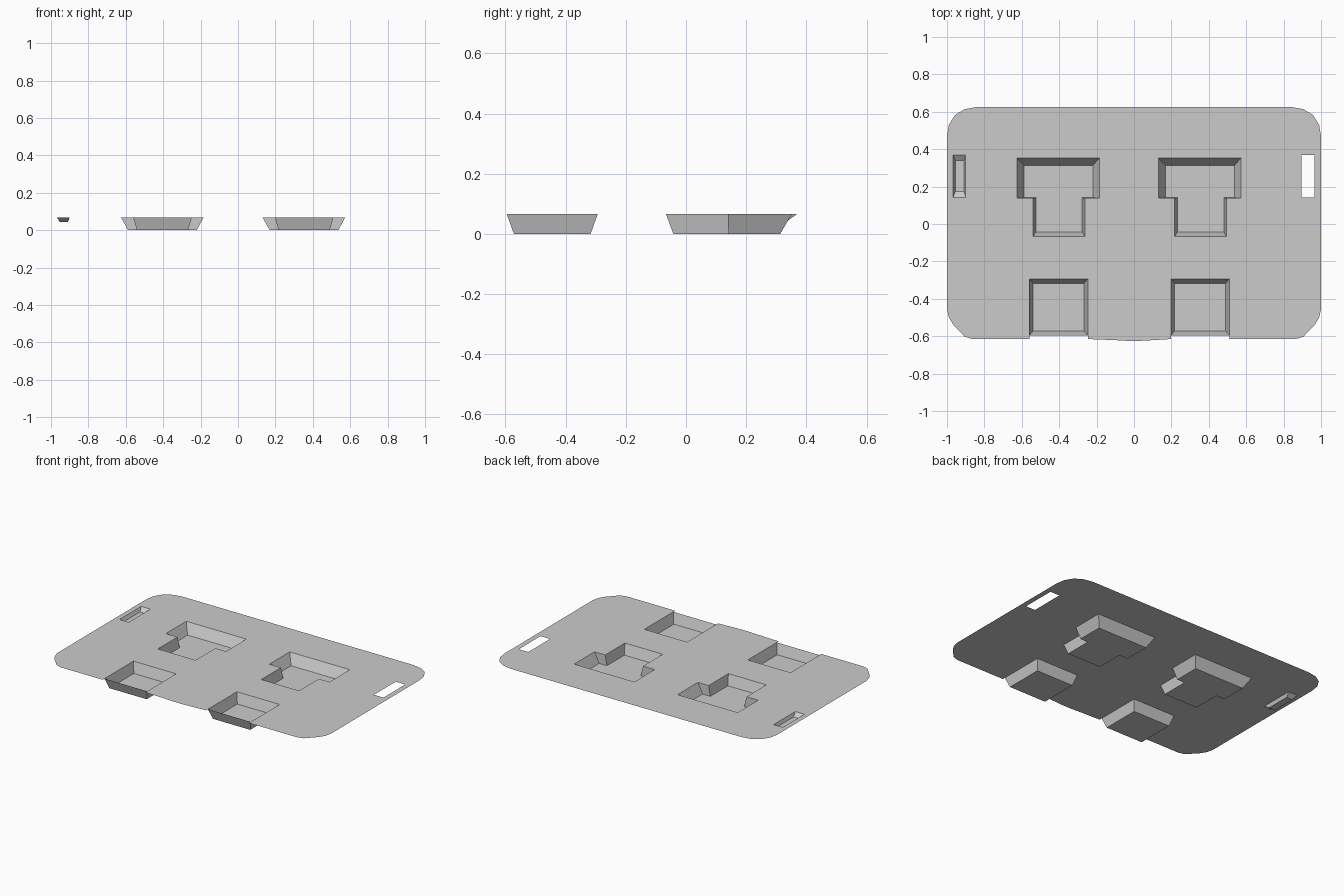
import bpy, bmesh

if "Cube" in bpy.data.objects:
    bpy.data.objects.remove(bpy.data.objects["Cube"])

TOP = 0.067      # height of the sheet; pockets hang below it
SHIFT = 0.757    # spacing of the repeated pockets


def rect(x0, x1, y0, y1):
    return [(x0, y0), (x1, y0), (x1, y1), (x0, y1)]


def tee(x0, x1, sx0, sx1, y0, y_shoulder, y1):
    return [(sx0, y0), (sx1, y0), (sx1, y_shoulder), (x1, y_shoulder),
            (x1, y1), (x0, y1), (x0, y_shoulder), (sx0, y_shoulder)]


def moved(loop, dx):
    return [(x + dx, y) for x, y in loop]


def finish(bm, name):
    mesh = bpy.data.meshes.new(name)
    bm.to_mesh(mesh)
    bm.free()
    obj = bpy.data.objects.new(name, mesh)
    bpy.context.collection.objects.link(obj)
    return obj


def pocket(name, rim, floor, z):
    """Open tray: sloped walls from the rim down to a flat floor."""
    bm = bmesh.new()
    t = [bm.verts.new((x, y, TOP)) for x, y in rim]
    b = [bm.verts.new((x, y, z)) for x, y in floor]
    bm.faces.new(b)
    n = len(t)
    for i in range(n):
        j = (i + 1) % n
        bm.faces.new((b[j], b[i], t[i], t[j]))
    finish(bm, name)


def sheet(name, loops):
    """Flat sheet: first loop is the outline, the others are holes."""
    bm = bmesh.new()
    for loop in loops:
        v = [bm.verts.new((x, y, TOP)) for x, y in loop]
        for i in range(len(v)):
            bm.edges.new((v[i - 1], v[i]))
    bmesh.ops.triangle_fill(bm, edges=bm.edges[:], use_beauty=True,
                            normal=(0, 0, 1))
    for f in bm.faces:
        f.normal_update()
        if f.normal.z < 0:
            f.normal_flip()
    finish(bm, name)


# Pocket rims and floors
sq_rim = rect(-0.56, -0.247, -0.596, -0.293)
sq_floor = rect(-0.54, -0.267, -0.572, -0.317)
tee_rim = tee(-0.625, -0.185, -0.54, -0.263, -0.067, 0.139, 0.352)
tee_floor = tee(-0.588, -0.22, -0.525, -0.277, -0.042, 0.141, 0.313)
slot_rim = rect(-0.967, -0.9, 0.143, 0.37)
slot_floor = rect(-0.955, -0.909, 0.174, 0.34)

for side, dx in (("left", 0), ("right", SHIFT)):
    pocket(side + "_square_pocket", moved(sq_rim, dx), moved(sq_floor, dx), 0)
    pocket(side + "_tee_pocket", moved(tee_rim, dx), moved(tee_floor, dx), 0)
pocket("left_slot_pocket", slot_rim, slot_floor, 0.045)

# Sheet outline: front edge notched around the square pockets
edge = -0.615


def notch(dx):
    x0, x1 = -0.56 + dx, -0.247 + dx
    return [(x0, edge), (x0, -0.293), (x1, -0.293), (x1, edge)]


front = ([(-0.865, edge)] + notch(0) + [(-0.1, -0.621), (-0.03, -0.625), (0.03, -0.625), (0.1, -0.621)]
         + notch(SHIFT) + [(0.865, edge)])
right = [(0.905, -0.603), (0.965, -0.54), (0.99, -0.5), (1, -0.455),
         (1, 0.47), (0.99, 0.53), (0.957, 0.583), (0.905, 0.614), (0.845, 0.625)]
left = [(-x, y) for x, y in reversed(right)]
right_slot = rect(0.895, 0.964, 0.143, 0.37)   # through hole

sheet("base_sheet", [front + right + left, tee_rim, moved(tee_rim, SHIFT),
                     slot_rim, right_slot])
